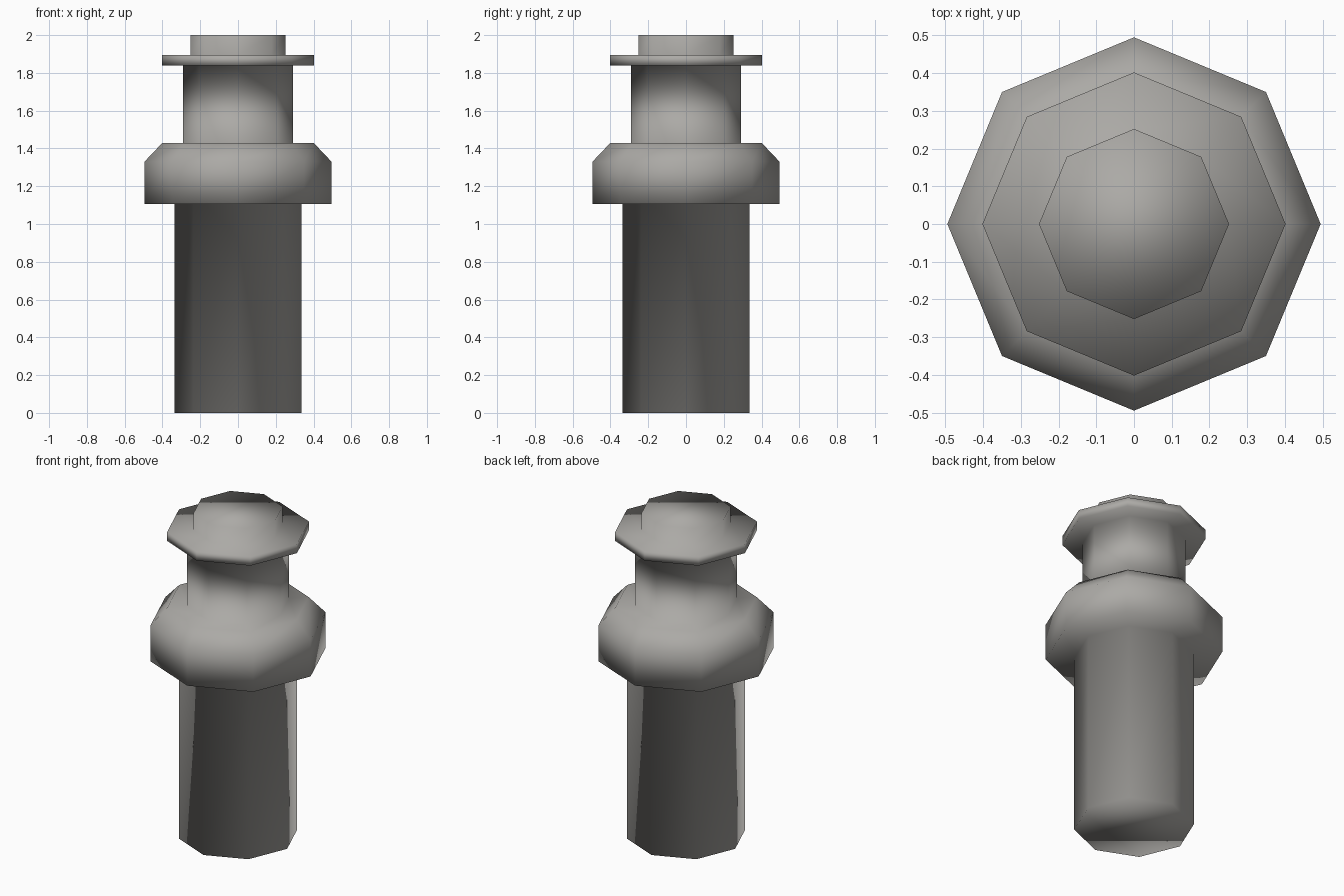
import bpy, bmesh, math

if "Cube" in bpy.data.objects:
    bpy.data.objects.remove(bpy.data.objects["Cube"])

SIDES = 8

grey = bpy.data.materials.new("warm_grey")
grey.diffuse_color = (0.41, 0.40, 0.38, 1)
grey.use_nodes = True
grey.node_tree.nodes["Principled BSDF"].inputs["Base Color"].default_value = grey.diffuse_color

# Profile from the ground up: (radius, height)
profile = [
    (0.335, 0.0), (0.335, 1.105),                 # shaft
    (0.495, 1.105), (0.495, 1.33), (0.40, 1.43),  # collar with chamfered top
    (0.29, 1.43), (0.29, 1.84),                   # neck
    (0.402, 1.84), (0.402, 1.895),                # flange
    (0.252, 1.895), (0.252, 2.0),                 # cap
]


def lathe(name, points, material):
    """Turn a profile into one closed eight-sided body with shared smooth normals."""
    bm = bmesh.new()
    rings = [[bm.verts.new((r * math.cos(i * math.tau / SIDES),
                            r * math.sin(i * math.tau / SIDES), z))
              for i in range(SIDES)] for r, z in points]
    for low, high in zip(rings, rings[1:]):
        for i in range(SIDES):
            j = (i + 1) % SIDES
            bm.faces.new((low[i], low[j], high[j], high[i]))
    bm.faces.new(rings[0][::-1])
    bm.faces.new(rings[-1])
    for face in bm.faces:
        face.smooth = True
    mesh = bpy.data.meshes.new(name)
    bm.to_mesh(mesh)
    bm.free()
    mesh.materials.append(material)
    obj = bpy.data.objects.new(name, mesh)
    bpy.context.collection.objects.link(obj)
    return obj


lathe("stepped_post", profile, grey)
